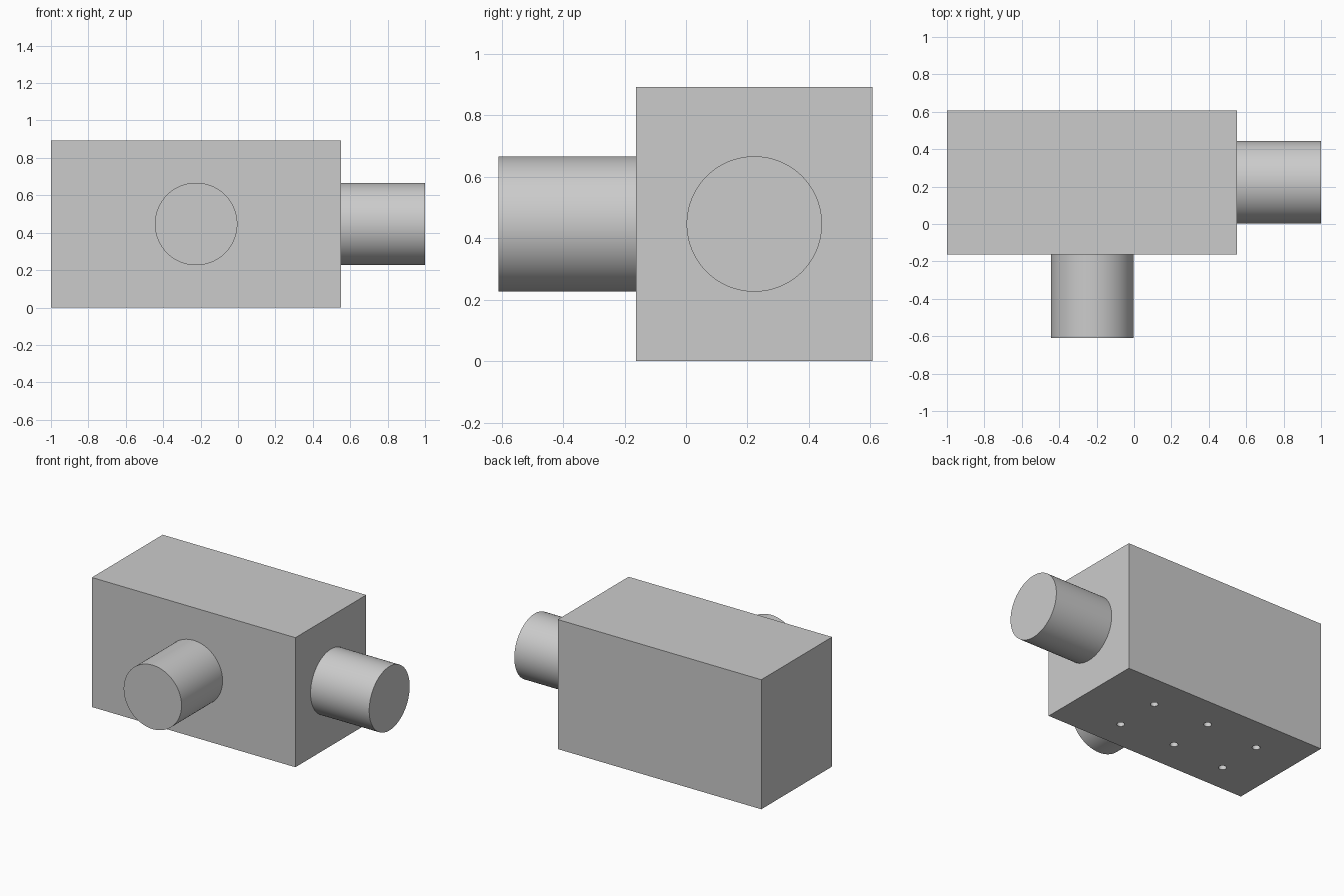
import bpy
import math

default = bpy.data.objects.get("Cube")
if default:
    bpy.data.objects.remove(default, do_unlink=True)

gray = bpy.data.materials.new("light_gray")
gray.use_nodes = True
color = (0.6, 0.6, 0.6, 1)
gray.diffuse_color = color
gray.node_tree.nodes["Principled BSDF"].inputs["Base Color"].default_value = color

X0, X1 = -1.0, 0.552      # housing extents
Y0, Y1 = -0.163, 0.608
HEIGHT = 0.893
CX, CY, CZ = (X0 + X1) / 2, (Y0 + Y1) / 2, HEIGHT / 2
RADIUS, LENGTH = 0.2205, 0.447


def finish(obj, name):
    obj.name = name
    obj.data.materials.clear()
    obj.data.materials.append(gray)
    return obj


def cylinder(name, radius, depth, location, rotation=(0, 0, 0), sides=96):
    bpy.ops.mesh.primitive_cylinder_add(vertices=sides, radius=radius, depth=depth,
                                        location=location, rotation=rotation)
    bpy.ops.object.shade_smooth_by_angle(angle=math.radians(30))
    return finish(bpy.context.object, name)


# Housing block
bpy.ops.mesh.primitive_cube_add(size=1, location=(CX, CY, CZ))
housing = finish(bpy.context.object, "housing")
housing.scale = (X1 - X0, Y1 - Y0, HEIGHT)
bpy.ops.object.transform_apply(location=False, rotation=False, scale=True)

# Front and side round ports
cylinder("front_port", RADIUS, LENGTH, (CX, Y0 - LENGTH / 2, CZ), (math.pi / 2, 0, 0))
cylinder("left_port", RADIUS, LENGTH, (X1 + LENGTH / 2, CY, CZ), (0, math.pi / 2, 0))

# Blind mounting holes in the underside: three pairs
for i, (x, mid) in enumerate([(0.144, 0.205), (-0.27, 0.225), (-0.683, 0.2)]):
    for side in (-1, 1):
        cutter = cylinder(f"hole_cutter_{i}_{side}", 0.025, 0.2,
                          (x, mid + side * 0.162, 0), sides=32)
        cutter.hide_render = True
        cutter.hide_set(True)
        cut = housing.modifiers.new("mounting_hole", "BOOLEAN")
        cut.operation = "DIFFERENCE"
        cut.solver = "EXACT"
        cut.object = cutter
